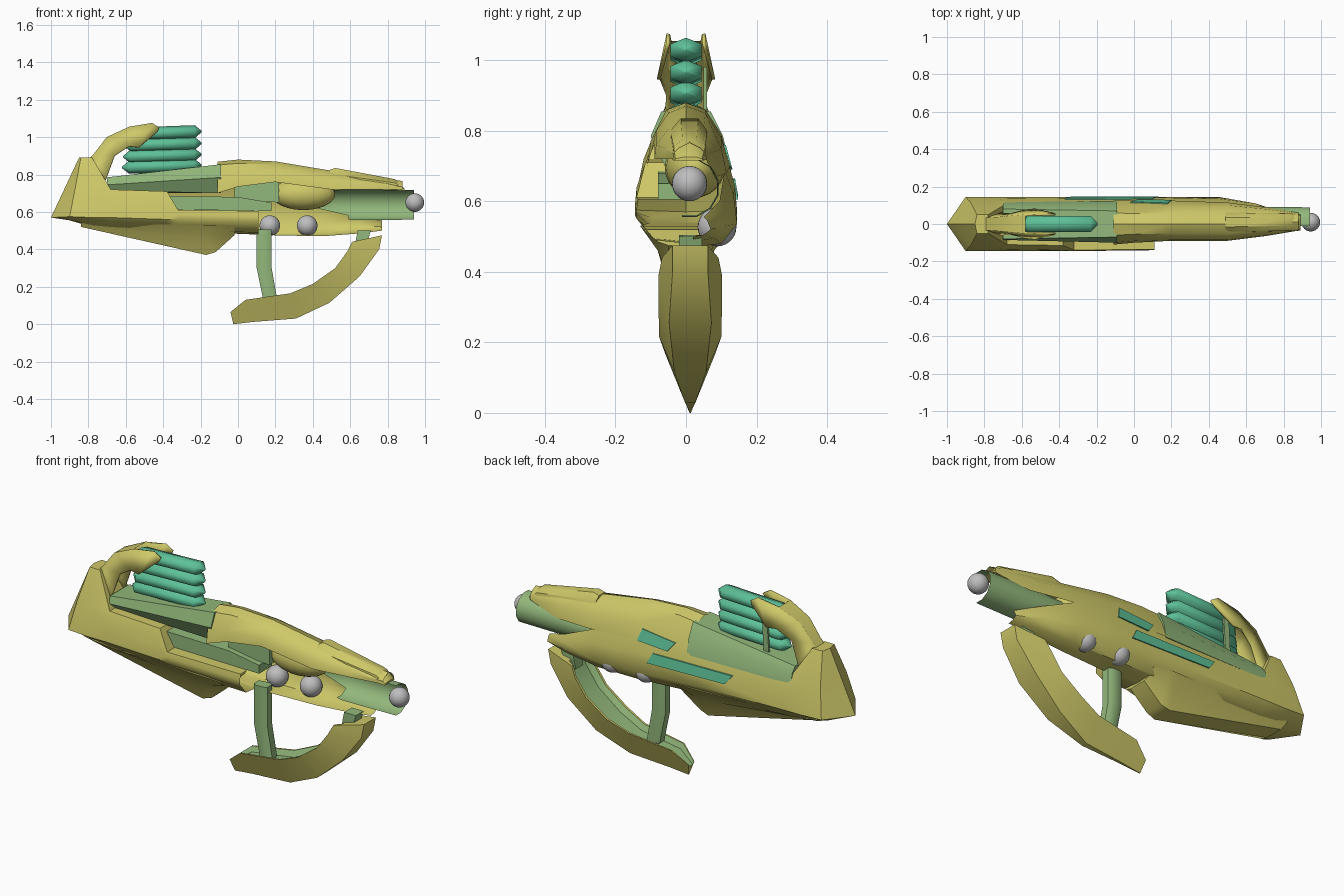
import bpy, bmesh, math
from mathutils import Vector

if "Cube" in bpy.data.objects:
    bpy.data.objects.remove(bpy.data.objects["Cube"])


def material(name, rgb):
    m = bpy.data.materials.new(name)
    m.diffuse_color = (*rgb, 1)
    m.use_nodes = True
    m.node_tree.nodes["Principled BSDF"].inputs["Base Color"].default_value = m.diffuse_color
    return m


YELLOW = material("olive_yellow", (.62, .58, .14))
GREEN = material("pale_green", (.29, .48, .20))
TEAL = material("teal", (.11, .53, .31))
GREY = material("grey", (.52, .51, .52))


def finish(name, bm, *mats, smooth=35):
    bmesh.ops.remove_doubles(bm, verts=bm.verts, dist=.0005)
    bmesh.ops.recalc_face_normals(bm, faces=bm.faces)
    me = bpy.data.meshes.new(name)
    bm.to_mesh(me)
    bm.free()
    ob = bpy.data.objects.new(name, me)
    bpy.context.collection.objects.link(ob)
    for m in mats:
        me.materials.append(m)
    bpy.ops.object.select_all(action='DESELECT')
    bpy.context.view_layer.objects.active = ob
    ob.select_set(True)
    bpy.ops.object.shade_smooth_by_angle(angle=math.radians(smooth))
    return ob


def loft(name, stations, *mats, closed=False, rule=None, smooth=35):
    """Skin a row of sections; closed sections are also capped."""
    bm = bmesh.new()
    rows = [[bm.verts.new(p) for p in s] for s in stations]
    n = len(rows[0])
    for a, b in zip(rows, rows[1:]):
        for i in range(n if closed else n - 1):
            j = (i + 1) % n
            f = bm.faces.new((a[i], a[j], b[j], b[i]))
            if rule:
                f.material_index = rule(i)
    if closed:
        bm.faces.new(rows[0])
        bm.faces.new(rows[-1])
    return finish(name, bm, *mats, smooth=smooth)


def at(x, *yz):
    return [(x, y, z) for y, z in yz]


def prism(name, xz, y0, y1, mat):
    return loft(name, [[(x, y, z) for x, z in xz] for y in (y0, y1)], mat, closed=True)


def window(name, xz, mat):
    """Thin plate leaning with the back wall of the hull."""
    lean = lambda z: .144 if z < .63 else .144 - (z - .63) * .27
    return loft(name, [[(x, lean(z) + d, z) for x, z in xz] for d in (-.004, .004)], mat, closed=True)


def ball(name, c, r):
    bm = bmesh.new()
    bmesh.ops.create_uvsphere(bm, u_segments=24, v_segments=14, radius=r)
    bmesh.ops.translate(bm, verts=bm.verts, vec=c)
    return finish(name, bm, GREY, smooth=60)


# Hull: a tail shared by both sides, a long shell behind, a short one in front
tail = [
    [(-1, 0, .57)] * 4 + [(-.85, 0, .89)] * 2,
    [(-.9, 0, .555), (-.9, .1, .555), (-.9, .145, .575), (-.87, .11, .73), (-.84, .05, .89), (-.84, 0, .89)],
    at(-.78, (0, .52), (.1, .53), (.145, .57), (.12, .72), (.05, .89), (0, .89)),
    at(-.68, (0, .505), (.1, .52), (.145, .57), (.135, .65), (.11, .72), (0, .72)),
]
back = tail + [
    at(-.17, (0, .49), (.09, .495), (.145, .56), (.14, .63), (.115, .71), (0, .71)),
    at(.2, (0, .475), (.1, .48), (.145, .54), (.14, .64), (.12, .71), (.12, .71)),
    at(.45, (.02, .47), (.1, .48), (.145, .535), (.135, .62), (.11, .69), (.11, .69)),
    at(.65, (.02, .485), (.08, .495), (.11, .53), (.11, .565), (.095, .60), (.095, .60)),
    at(.77, (.02, .50), (.05, .505), (.07, .52), (.06, .545), (.05, .555), (.05, .555)),
]
front = tail + [
    at(-.38, (0, .50), (.09, .505), (.145, .56), (.14, .64), (.115, .71), (0, .71)),
    at(-.32, (0, .495), (.09, .50), (.145, .56), (.145, .585), (.14, .61), (.05, .61)),
    at(.11, (0, .48), (.09, .49), (.14, .55), (.14, .575), (.135, .605), (.05, .605)),
]
loft("hull_back_side", back, YELLOW, smooth=45)
loft("hull_front_side", [[(x, -y, z) for x, y, z in s] for s in front], YELLOW, smooth=45)

# Keel wedge under the hull
loft("keel", [
    at(-.84, (-.1, .54), (-.085, .53), (-.05, .52), (.05, .52), (.085, .53), (.1, .54)),
    at(-.17, (-.13, .53), (-.08, .46), (-.055, .37), (.055, .37), (.08, .46), (.13, .53)),
    at(-.12, (-.13, .53), (-.08, .46), (-.05, .385), (.05, .385), (.08, .46), (.13, .53)),
    at(-.02, (-.12, .52), (-.08, .485), (-.05, .475), (.05, .475), (.08, .485), (.12, .52)),
], YELLOW, closed=True)

# Upper cover and the raised block along its nose
loft("upper_cover", [
    at(-.11, (-.11, .70), (-.1, .77), (-.06, .85), (0, .868), (.06, .85), (.1, .77), (.125, .70)),
    at(0, (-.1, .735), (-.09, .79), (-.055, .86), (0, .88), (.055, .86), (.1, .79), (.125, .70)),
    at(.2, (-.09, .76), (-.085, .80), (-.05, .85), (0, .87), (.055, .85), (.1, .78), (.125, .70)),
    at(.5, (-.09, .72), (-.085, .76), (-.05, .805), (0, .82), (.05, .805), (.1, .75), (.115, .68)),
    at(.7, (-.065, .72), (-.06, .75), (-.03, .775), (.01, .79), (.05, .775), (.08, .74), (.09, .67)),
    at(.88, (-.035, .72), (-.035, .735), (-.02, .75), (.01, .765), (.04, .75), (.055, .735), (.06, .71)),
], YELLOW)
loft("nose_block", [
    at(.49, (-.05, .72), (-.045, .80), (-.015, .825), (.035, .825), (.06, .80), (.07, .72)),
    at(.52, (-.05, .72), (-.045, .80), (-.015, .835), (.035, .835), (.06, .80), (.07, .72)),
    at(.84, (-.04, .72), (-.035, .755), (-.01, .775), (.03, .775), (.055, .755), (.06, .72)),
    at(.89, (-.035, .715), (-.03, .72), (-.01, .725), (.03, .725), (.045, .72), (.05, .715)),
], YELLOW, closed=True)

# Cowl bulging around the rear of the barrel
bm = bmesh.new()
bmesh.ops.create_uvsphere(bm, u_segments=20, v_segments=12, radius=1)
bmesh.ops.scale(bm, verts=bm.verts, vec=(.17, .085, .085))
bmesh.ops.translate(bm, verts=bm.verts, vec=(.35, .025, .695))
finish("barrel_cowl", bm, YELLOW, smooth=60)

# Barrel: a half shell open to the front, with the muzzle ball
arc = [math.radians(105 - 210 * i / 7) for i in range(8)]
loft("barrel_shell", [
    [(x + (.0 if math.sin(a) > -.4 else dx), .01 + r * math.cos(a), .638 + r * math.sin(a)) for a in arc]
    for x, r, dx in ((.43, .08, .16), (.6, .085, .02), (.94, .082, 0))
], GREEN, smooth=50)
ball("muzzle_ball", (.945, .01, .65), .05)

# Rail carrying the rods
loft("rod_rail", [
    at(-.7, (-.06, .715), (-.085, .745), (-.08, .785), (.08, .785), (.105, .755), (.116, .70)),
    at(-.09, (-.06, .70), (-.1, .785), (-.07, .855), (.07, .855), (.105, .785), (.124, .70)),
], GREEN, closed=True, smooth=20)

# Stack of four pointed six-sided rods
for k, (za, zb) in enumerate(((.838, .85), (.895, .907), (.955, .967), (1.015, 1.03))):
    rows = []
    for t, r in ((0, .12), (.09, 1), (.91, 1), (1, .12)):
        x, z = -.62 + .425 * t + .006 * k * (1 - t), za + (zb - za) * t
        rows.append([(x, .05 * r * math.cos(a), z + .035 * r * math.sin(a))
                     for a in (math.radians(30 + 60 * i) for i in range(6))])
    loft("rod_%d" % (k + 1), rows, TEAL, closed=True, smooth=65)

# Hook: one narrow root that forks into two leaning arms
outer = [(-.82, .86), (-.77, .91), (-.70, 1.0), (-.58, 1.055), (-.46, 1.075), (-.42, 1.05)]
inner = [(-.72, .74), (-.70, .79), (-.66, .90), (-.585, .95), (-.53, .945), (-.43, 1.03)]
y_out = (.03, .03, .035, .046, .05, .05)
y_in = (.06, .055, .052, .072, .078, .055)
for side, label in ((1, "back"), (-1, "front")):
    rows = [[(o[0], side * yo, o[1]), (i[0], side * yi, i[1])]
            for o, i, yo, yi in zip(outer, inner, y_out, y_in)]
    arm = loft("hook_arm_" + label, rows, YELLOW)
    mod = arm.modifiers.new("thickness", 'SOLIDIFY')
    mod.thickness = .01
    mod.offset = 0
loft("hook_bridge", [[(x, -y, z), (x, y, z)] for (x, z), y in zip(outer[:4], y_out)], YELLOW)
prism("rod_brace", [(-.53, .8), (-.5, .8), (-.49, .98), (-.52, .98)], .05, .06, GREEN)

# Inner strips showing through the side windows
slot_low = [(-.37, .685), (-.32, .612), (.18, .605), (.18, .65), (.0, .68)]
prism("front_strip", slot_low, -.08, .03, GREEN)
prism("inner_core", [(-.02, .67), (.22, .65), (.22, .77), (-.02, .76)], -.05, .05, GREEN)
window("back_window_low", [(-.37, .665), (-.33, .615), (.13, .605), (.1, .66)], TEAL)
window("back_window_high", [(-.02, .74), (.02, .69), (.2, .70), (.18, .76)], TEAL)

# Side balls set in the back shell
for k, x in enumerate((.17, .37)):
    ball("side_ball_%d" % (k + 1), (x, .088, .527), .055)

# Grip post and guard mount
loft("grip_post", [[(xa, -.01, z), (xa + .02, -.02, z), (xb - .02, -.02, z), (xb, -.01, z),
                    (xb, .03, z), (xb - .02, .04, z), (xa + .02, .04, z), (xa, .03, z)]
                   for xa, xb, z in ((.10, .18, .505), (.10, .18, .30), (.135, .21, .13))],
     GREEN, closed=True, smooth=50)
prism("guard_mount", [(.62, .40), (.68, .40), (.71, .50), (.64, .50)], -.02, .045, GREEN)

# Curved hand guard: yellow blade with a recessed green channel inside
rim = [(.77, .475), (.755, .40), (.65, .255), (.49, .115), (.31, .03), (.08, .012), (-.025, .0)]
lip = [(.61, .44), (.585, .39), (.52, .30), (.40, .215), (.28, .165), (.04, .13), (-.04, .065)]
w_rim = (.05, .05, .06, .045, .015, .006, .002)
w_lip = (.08, .09, .09, .088, .07, .055, .026)
rows = []
for (ox, oz), (ix, iz), v, w in zip(rim, lip, w_rim, w_lip):
    dx, dz = Vector((ox - ix, oz - iz)) * .22
    c = .012
    rows.append([(ox, c - v, oz), (ox, c + v, oz), (ix, c + w, iz), (ix, c + .85 * w, iz),
                 (ix + dx, c + .65 * w, iz + dz), (ix + dx, c - .65 * w, iz + dz),
                 (ix, c - .85 * w, iz), (ix, c - w, iz)])
loft("hand_guard", rows, YELLOW, GREEN, closed=True,
     rule=lambda i: 1 if i in (3, 4, 5) else 0, smooth=50)
